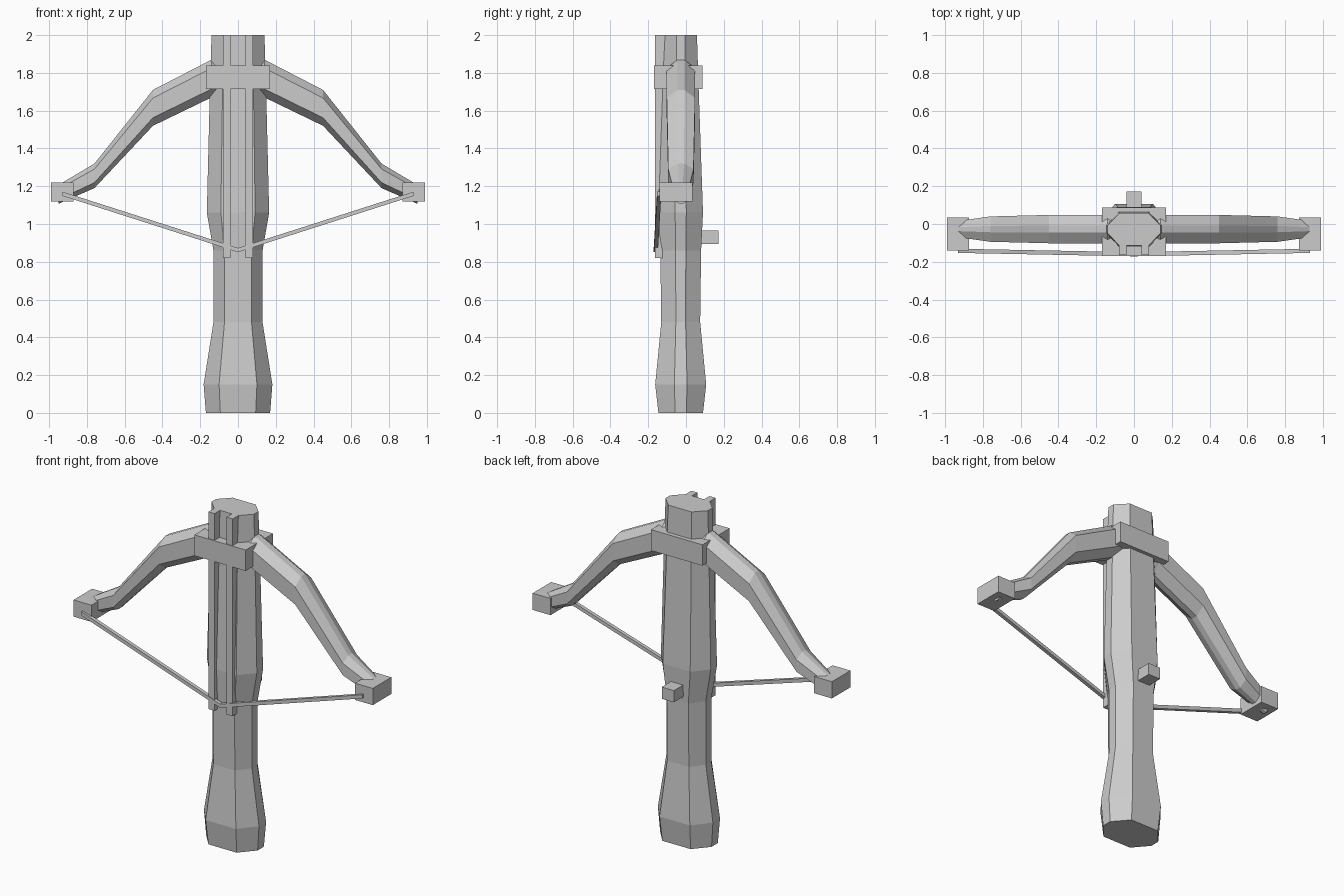
import bpy, bmesh
from mathutils import Vector

if "Cube" in bpy.data.objects:
    bpy.data.objects.remove(bpy.data.objects["Cube"])

grey = bpy.data.materials.new("plain_grey")
grey.diffuse_color = (0.6, 0.6, 0.6, 1)
grey.use_nodes = True
grey.node_tree.nodes["Principled BSDF"].inputs["Base Color"].default_value = grey.diffuse_color


def finish(bm, name):
    bmesh.ops.recalc_face_normals(bm, faces=bm.faces)
    mesh = bpy.data.meshes.new(name)
    bm.to_mesh(mesh)
    bm.free()
    mesh.materials.append(grey)
    obj = bpy.data.objects.new(name, mesh)
    bpy.context.collection.objects.link(obj)
    return obj


def loft(name, sections, u):
    """Skin octagons: each section is (centre, half size along u, half size along y)."""
    outline = [(1, .25), (.55, 1), (-.55, 1), (-1, .25),
               (-1, -.25), (-.55, -1), (.55, -1), (1, -.25)]
    bm = bmesh.new()
    rings = [[bm.verts.new(Vector(c) + Vector(u) * a * hu + Vector((0, b * hy, 0)))
              for a, b in outline] for c, hu, hy in sections]
    for lo, hi in zip(rings, rings[1:]):
        for i in range(8):
            j = (i + 1) % 8
            bm.faces.new((lo[i], lo[j], hi[j], hi[i]))
    bm.faces.new(rings[0])
    bm.faces.new(rings[-1])
    return finish(bm, name)


def box(name, lo, hi):
    bm = bmesh.new()
    bmesh.ops.create_cube(bm, size=1)
    for v in bm.verts:
        v.co = [(a + b) / 2 + c * (b - a) for a, b, c in zip(lo, hi, v.co)]
    return finish(bm, name)


def mirror_x(obj):
    obj.modifiers.new("mirror", 'MIRROR').use_axis[0] = True


# Stock: z, half width, half depth
loft("stock", [((0, -.028, z), hx, hy) for z, hx, hy in [
    (0, .17, .118), (.15, .182, .135), (.48, .13, .103),
    (.86, .13, .108), (1.06, .165, .118), (1.75, .148, .094), (2, .14, .086)]],
    (1, 0, 0))

# Bow limbs: x, z, half height, half depth
mirror_x(loft("bow_limb", [((x, -.027, z), hz, hy) for x, z, hz, hy in [
    (.05, 1.765, .06, .06), (.14, 1.77, .1, .075), (.45, 1.615, .095, .075),
    (.76, 1.255, .065, .067), (.95, 1.157, .05, .04)]], (0, 0, 1)))

# Clamp, trigger, rails and limb end blocks
box("limb_clamp", (-.17, -.17, 1.715), (.17, .088, 1.84))
box("trigger", (-.04, .03, .895), (.04, .172, .965))
mirror_x(box("bolt_rail", (.04, -.165, .82), (.08, -.09, 2)))
mirror_x(box("limb_end_block", (.872, -.14, 1.12), (.99, .035, 1.22)))

# String: square section swept from the centre to the end block
bm = bmesh.new()
r = .011
ends = [[bm.verts.new((x, y + a * r, z + b * r))
         for a, b in ((-1, -1), (1, -1), (1, 1), (-1, 1))]
        for x, y, z in ((0, -.16, .862), (.93, -.142, 1.16))]
for i in range(4):
    j = (i + 1) % 4
    bm.faces.new((ends[0][i], ends[0][j], ends[1][j], ends[1][i]))
bm.faces.new(ends[1])
mirror_x(finish(bm, "bowstring"))
